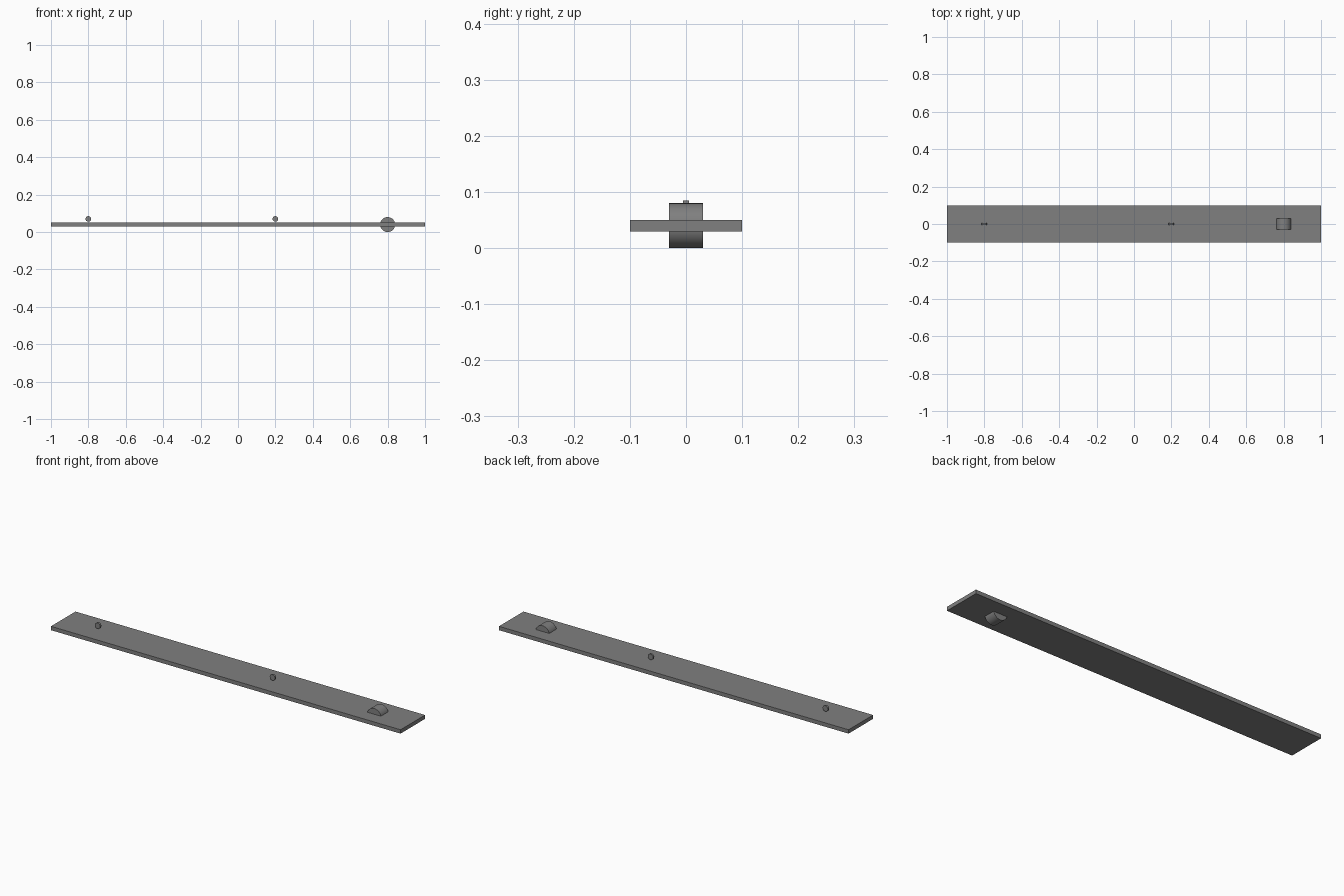
import bpy, math

if "Cube" in bpy.data.objects:
    bpy.data.objects.remove(bpy.data.objects["Cube"])

grey = bpy.data.materials.new("mid_grey")
grey.diffuse_color = (0.214, 0.214, 0.214, 1)
grey.use_nodes = True
grey.node_tree.nodes["Principled BSDF"].inputs["Base Color"].default_value = grey.diffuse_color


def disc(name, x, z, radius, width):
    """Smooth-sided cylinder lying along y."""
    bpy.ops.mesh.primitive_cylinder_add(
        vertices=32, radius=radius, depth=width,
        location=(x, 0, z), rotation=(math.pi / 2, 0, 0))
    ob = bpy.context.object
    ob.name = name
    ob.data.materials.append(grey)
    bpy.ops.object.shade_smooth_by_angle(angle=math.radians(30))


# Long flat plank
bpy.ops.mesh.primitive_cube_add(size=1, location=(0, 0, 0.04))
plank = bpy.context.object
plank.name = "plank"
plank.scale = (2, 0.2, 0.02)
bpy.ops.object.transform_apply(location=False, rotation=False, scale=True)
plank.data.materials.append(grey)

# Roller passing through the plank near one end
disc("roller", 0.8, 0.04, 0.04, 0.06)

# Two small thin discs just above the plank
for i, x in enumerate((-0.8, 0.2)):
    disc(f"small_disc_{i + 1}", x, 0.07, 0.015, 0.01)
